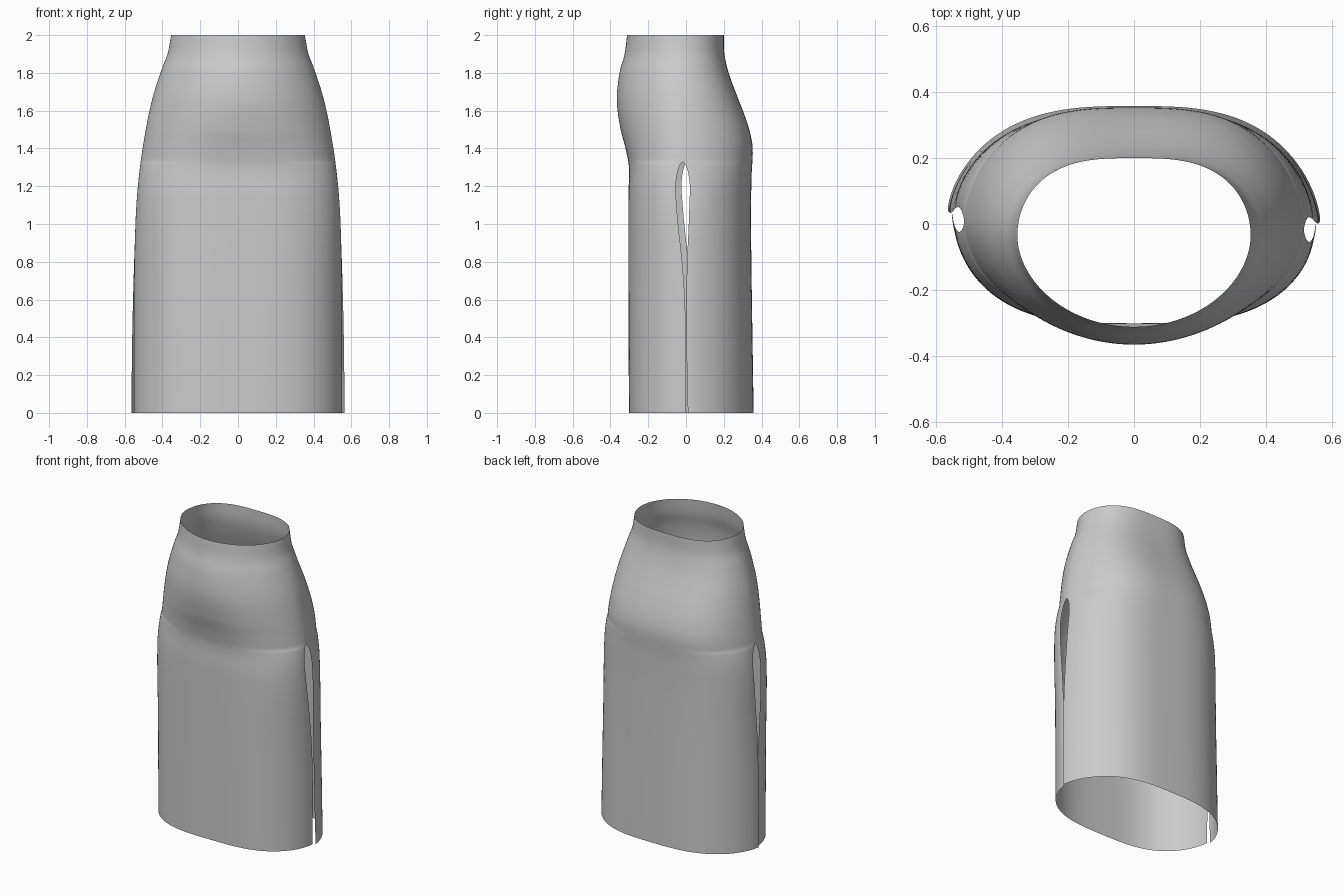
import bpy, bmesh, math

if "Cube" in bpy.data.objects:
    bpy.data.objects.remove(bpy.data.objects["Cube"])

SLIT_TOP = 1.33
N = 64  # columns across each panel


def curve(points):
    """Smooth cubic interpolation through (z, value) points."""
    pts = sorted(points)

    def slope(i):
        a, b = pts[max(i - 1, 0)], pts[min(i + 1, len(pts) - 1)]
        return (b[1] - a[1]) / (b[0] - a[0])

    def f(z):
        i = 0
        while i < len(pts) - 2 and z > pts[i + 1][0]:
            i += 1
        (z0, v0), (z1, v1) = pts[i], pts[i + 1]
        h = z1 - z0
        t = min(max((z - z0) / h, 0), 1)
        return ((2*t**3 - 3*t**2 + 1) * v0 + (t**3 - 2*t**2 + t) * h * slope(i)
                + (3*t**2 - 2*t**3) * v1 + (t**3 - t**2) * h * slope(i + 1))
    return f


# Silhouette: half width, belly line and seat line
half_width = curve([(0, .558), (.5, .555), (1, .543), (1.2, .53), (1.4, .505),
                    (1.65, .457), (1.83, .40), (1.9, .373), (2, .354)])
front_y = curve([(0, -.302), (.6, -.305), (1.15, -.305), (1.3, -.302), (1.4, -.32),
                 (1.5, -.346), (1.65, -.366), (1.8, -.352), (1.9, -.325), (2, -.312)])
back_y = curve([(0, .358), (1, .344), (1.25, .347), (1.4, .353), (1.5, .335), (1.6, .301),
                (1.7, .262), (1.8, .226), (1.9, .203), (2, .20)])
# Cross-section fullness: p flattens the middle, q rounds the sides
front_p = curve([(0, 3.2), (1, 3.1), (1.3, 2.8), (1.5, 2.2), (1.7, 1.95), (2, 2)])
front_q = curve([(0, 1.7), (1, 1.75), (1.4, 1.85), (2, 1.9)])
back_p = curve([(0, 3), (1, 3), (1.4, 3), (2, 3)])
back_q = curve([(0, 1.6), (1, 1.7), (1.4, 1.8), (2, 2)])
# Side seam position (right) and the slit edges either side of it
seam_r = curve([(0, .004), (.6, -.002), (1.1, -.016), (1.33, -.018), (2, -.035)])
seam_l = curve([(0, .036), (.6, .03), (1.1, .016), (1.33, .008), (1.6, -.01), (2, -.035)])
slit = curve([(0, .006), (.3, .002), (.6, .004), (.8, .013), (1, .028), (1.12, .035),
              (1.2, .0375), (1.27, .029), (1.31, .016), (1.325, .006), (1.33, 0)])


def panel_row(z, side):
    """One row of points, left to right; side -1 is front, +1 is back."""
    y_mid = front_y(z) if side < 0 else back_y(z)
    p, q = (front_p(z), front_q(z)) if side < 0 else (back_p(z), back_q(z))
    gap = slit(z) if z < SLIT_TOP else 0
    flap = .007 * side * max(0, 1 - z / .9)
    a = half_width(z) + flap
    row = []
    for j in range(N + 1):
        s = math.sin((j / N - .5) * math.pi)
        blend = (1 + s) / 2
        y_edge = seam_l(z) * (1 - blend) + seam_r(z) * blend + side * gap
        k = max(0, 1 - abs(s) ** p) ** (1 / q)
        row.append((a * s, y_edge + (y_mid - y_edge) * k, z))
    return row


levels = sorted({round(i * .025, 4) for i in range(81)} | {SLIT_TOP, 1.328, 1.318, 1.31})
bm = bmesh.new()
grids = {}
for side in (-1, 1):
    grids[side] = [[bm.verts.new(co) for co in panel_row(z, side)] for z in levels]

# Front and back panels
for side, g in grids.items():
    for i in range(len(levels) - 1):
        for j in range(N):
            f = [g[i][j], g[i][j + 1], g[i + 1][j + 1], g[i + 1][j]]
            bm.faces.new(f if side < 0 else f[::-1])

# Sew the side seams above the slits
sew = {}
for i, z in enumerate(levels):
    if z >= SLIT_TOP:
        for j in (0, N):
            sew[grids[1][i][j]] = grids[-1][i][j]
bmesh.ops.weld_verts(bm, targetmap=sew)

mesh = bpy.data.meshes.new("skirt")
bm.to_mesh(mesh)
bm.free()
for poly in mesh.polygons:
    poly.use_smooth = True
skirt = bpy.data.objects.new("skirt", mesh)
bpy.context.collection.objects.link(skirt)
